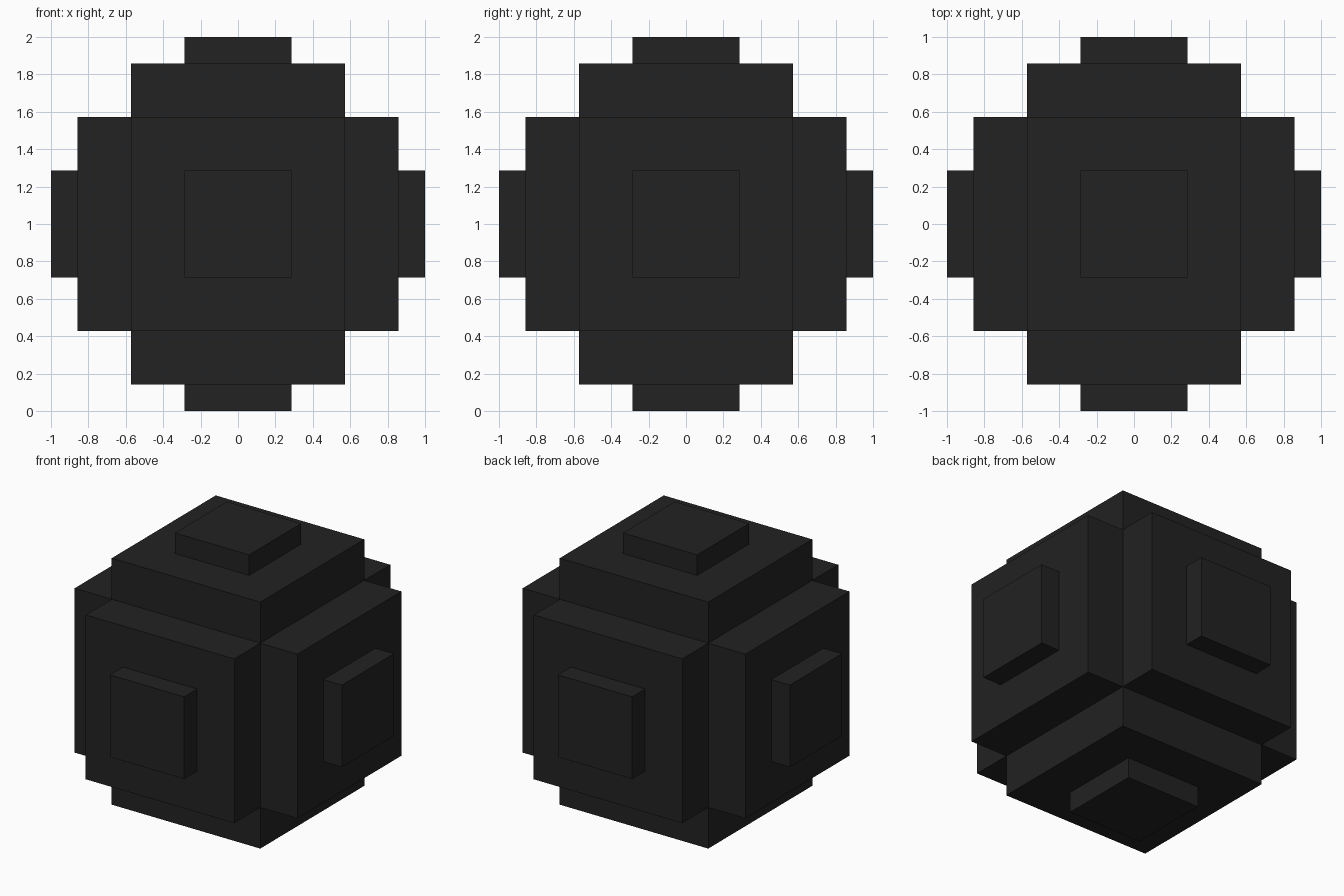
import bpy
import bmesh

if "Cube" in bpy.data.objects:
    bpy.data.objects.remove(bpy.data.objects["Cube"])

U = 1 / 7  # grid step of the design


def raise_faces(bm, faces, distance):
    """Extrude each face separately along its own normal."""
    caps = bmesh.ops.extrude_discrete_faces(bm, faces=faces)["faces"]
    bm.normal_update()
    for f in caps:
        offset = f.normal * distance
        bmesh.ops.translate(bm, verts=f.verts[:], vec=offset)
    bm.normal_update()
    return caps


# Core cube
bm = bmesh.new()
bmesh.ops.create_cube(bm, size=8 * U)
bm.normal_update()

# Broad plate on all six sides
caps = raise_faces(bm, bm.faces[:], 2 * U)

# Small square stud centred on each plate
bmesh.ops.inset_individual(bm, faces=caps, thickness=2 * U, use_even_offset=True)
raise_faces(bm, caps, U)

# Stand on the ground
bmesh.ops.translate(bm, verts=bm.verts[:], vec=(0, 0, 1))

mesh = bpy.data.meshes.new("stepped_block")
bm.to_mesh(mesh)
bm.free()

# Single near-black colour
black = bpy.data.materials.new("near black")
black.diffuse_color = (0.016, 0.016, 0.016, 1)
black.use_nodes = True
black.node_tree.nodes["Principled BSDF"].inputs["Base Color"].default_value = black.diffuse_color
mesh.materials.append(black)

block = bpy.data.objects.new("stepped_block", mesh)
bpy.context.collection.objects.link(block)
